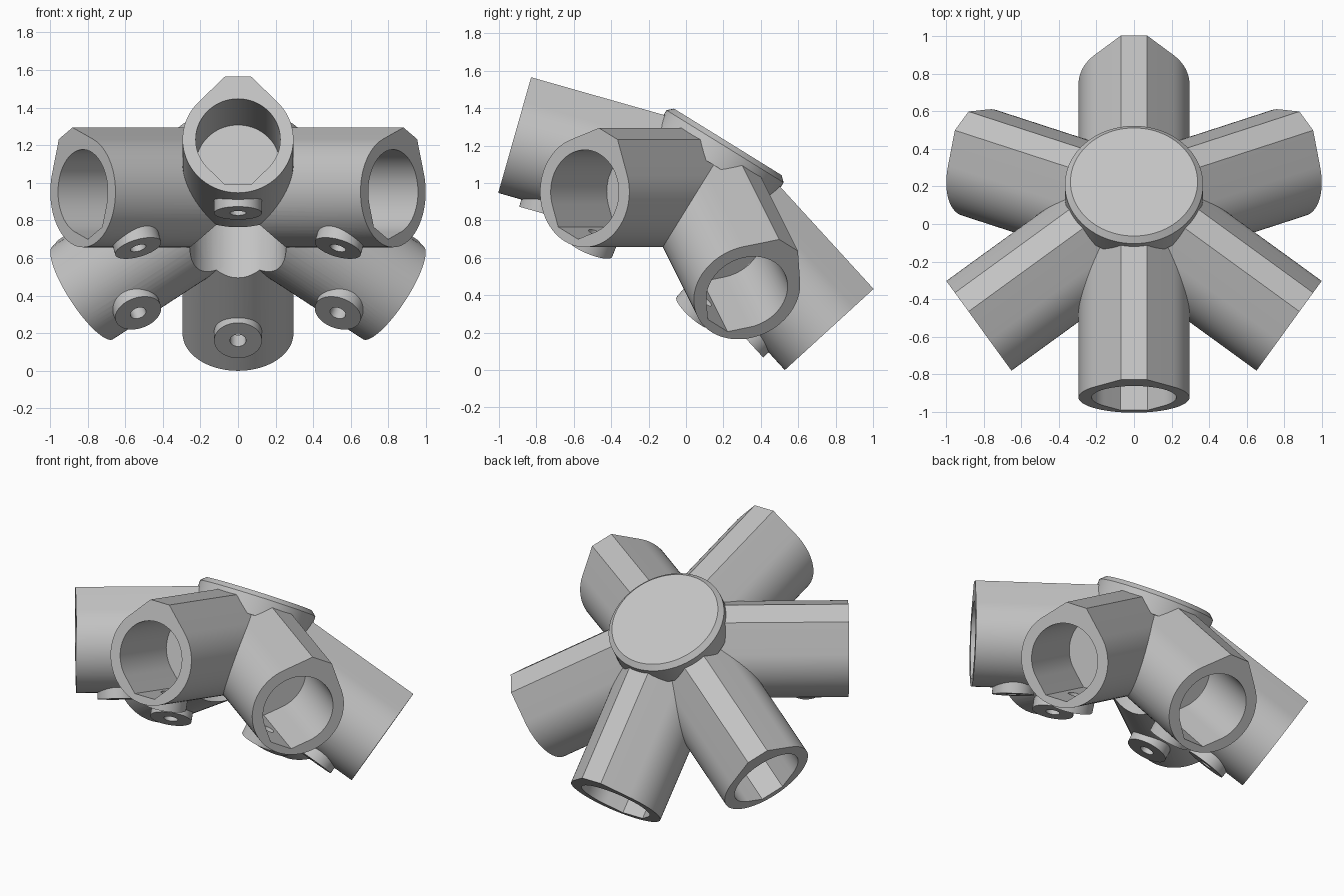
import bpy, bmesh, math
from mathutils import Matrix, Vector

if "Cube" in bpy.data.objects:
    bpy.data.objects.remove(bpy.data.objects["Cube"])

# Hub frame: centre, tilted main axis and the slope direction of the cap
TILT = math.radians(31.72)
CENTRE = Vector((0, 0.058, 0.952))
AXIS = Vector((0, math.sin(TILT), math.cos(TILT)))
SLOPE = Vector((0, math.cos(TILT), -math.sin(TILT)))
SIDE = Vector((1, 0, 0))
LENGTH = 1.02
TUBE_R, BORE_R = 0.295, 0.225
BOSS_AT = 0.765

grey = bpy.data.materials.new("plain_grey")
grey.use_nodes = True
colour = (0.55, 0.55, 0.55, 1)
grey.diffuse_color = colour
grey.node_tree.nodes["Principled BSDF"].inputs["Base Color"].default_value = colour


def frame(up, forward):
    """Matrix with local y along up and local z along forward, placed at the hub."""
    m = Matrix((up.cross(forward), up, forward)).transposed().to_4x4()
    m.translation = CENTRE
    return m


def teardrop(radius, top, flip=1, steps=54):
    """Circle drawn out at 45 degrees to a truncated point."""
    pts = []
    for i in range(steps + 1):
        a = math.radians(135 + 270 * i / steps)
        pts.append((radius * math.cos(a), radius * math.sin(a)))
    w = radius * math.sqrt(2) - top
    pts += [(w, top), (-w, top)]
    return [(x, y * flip) for x, y in pts]


def circle(radius, steps=64):
    return [(radius * math.cos(i * math.tau / steps), radius * math.sin(i * math.tau / steps))
            for i in range(steps)]


def loft(name, sections, matrix):
    """Closed solid through matching outlines, each given as (outline, z)."""
    bm = bmesh.new()
    rings = [[bm.verts.new((x, y, z)) for x, y in outline] for outline, z in sections]
    for low, high in zip(rings, rings[1:]):
        n = len(low)
        for i in range(n):
            j = (i + 1) % n
            bm.faces.new((low[i], low[j], high[j], high[i]))
    bm.faces.new(rings[0][::-1])
    bm.faces.new(rings[-1])
    bm.transform(matrix)
    bmesh.ops.recalc_face_normals(bm, faces=bm.faces)
    mesh = bpy.data.meshes.new(name)
    bm.to_mesh(mesh)
    bm.free()
    mesh.materials.append(grey)
    ob = bpy.data.objects.new(name, mesh)
    bpy.context.collection.objects.link(ob)
    return ob


def combine(ob, operations):
    """Apply booleans in order, then discard the helper solids."""
    for tool, operation in operations:
        tool.hide_render = True
        mod = ob.modifiers.new(tool.name, 'BOOLEAN')
        mod.operation, mod.object, mod.solver = operation, tool, 'EXACT'
    bpy.context.view_layer.update()
    graph = bpy.context.evaluated_depsgraph_get()
    mesh = bpy.data.meshes.new_from_object(ob.evaluated_get(graph))
    ob.modifiers.clear()
    ob.data = mesh
    for tool, _ in operations:
        bpy.data.objects.remove(tool)


def smooth(ob):
    bpy.ops.object.select_all(action='DESELECT')
    ob.select_set(True)
    bpy.context.view_layer.objects.active = ob
    bpy.ops.object.shade_smooth_by_angle(angle=math.radians(20))


def socket_arm(name, azimuth, dip):
    """Tube with a peaked roof, blind bore and a drilled screw boss underneath."""
    a, d = math.radians(azimuth), math.radians(dip)
    flat = SIDE * math.cos(a) + SLOPE * math.sin(a)
    forward = flat * math.cos(d) - AXIS * math.sin(d)
    up = flat * math.sin(d) + AXIS * math.cos(d)
    m = frame(up, forward)
    roof = teardrop(TUBE_R, TUBE_R * 1.18)
    arm = loft(name, [(roof, 0.15), (roof, LENGTH)], m)
    # Local z of the boss and screw hole points down, away from the roof
    down = m @ Matrix.Translation((0, 0, BOSS_AT)) @ Matrix.Rotation(math.pi / 2, 4, 'X')
    boss = loft("boss", [(circle(0.127), 0.15), (circle(0.127), 0.335)], down)
    screw = loft("screw_hole", [(circle(0.043, 32), 0.1), (circle(0.043, 32), 0.5)], down)
    channel = teardrop(BORE_R, BORE_R * 1.09, -1)
    bore = loft("bore", [(channel, 0.51), (channel, LENGTH + 0.1)], m)
    hollow = loft("hollow", [(circle(0.256, 96), -0.9), (circle(0.256, 96), 0.17)],
                  frame(SLOPE, AXIS))
    combine(arm, [(boss, 'UNION'), (bore, 'DIFFERENCE'),
                  (screw, 'DIFFERENCE'), (hollow, 'DIFFERENCE')])
    smooth(arm)


# Six arms around the hub
socket_arm("front_arm", -90, 15.86)
socket_arm("back_arm", 90, 15.86)
for side, mirror in (("left", False), ("right", True)):
    for place, angle in (("front", -31.72), ("back", 31.72)):
        socket_arm(f"{place}_{side}_arm", 180 - angle if mirror else angle, 18)

# Chamfered round cap closing the hub
cap = loft("hub_cap", [(circle(0.368, 96), 0.17), (circle(0.368, 96), 0.287),
                       (circle(0.338, 96), 0.315)], frame(SLOPE, AXIS))
smooth(cap)
